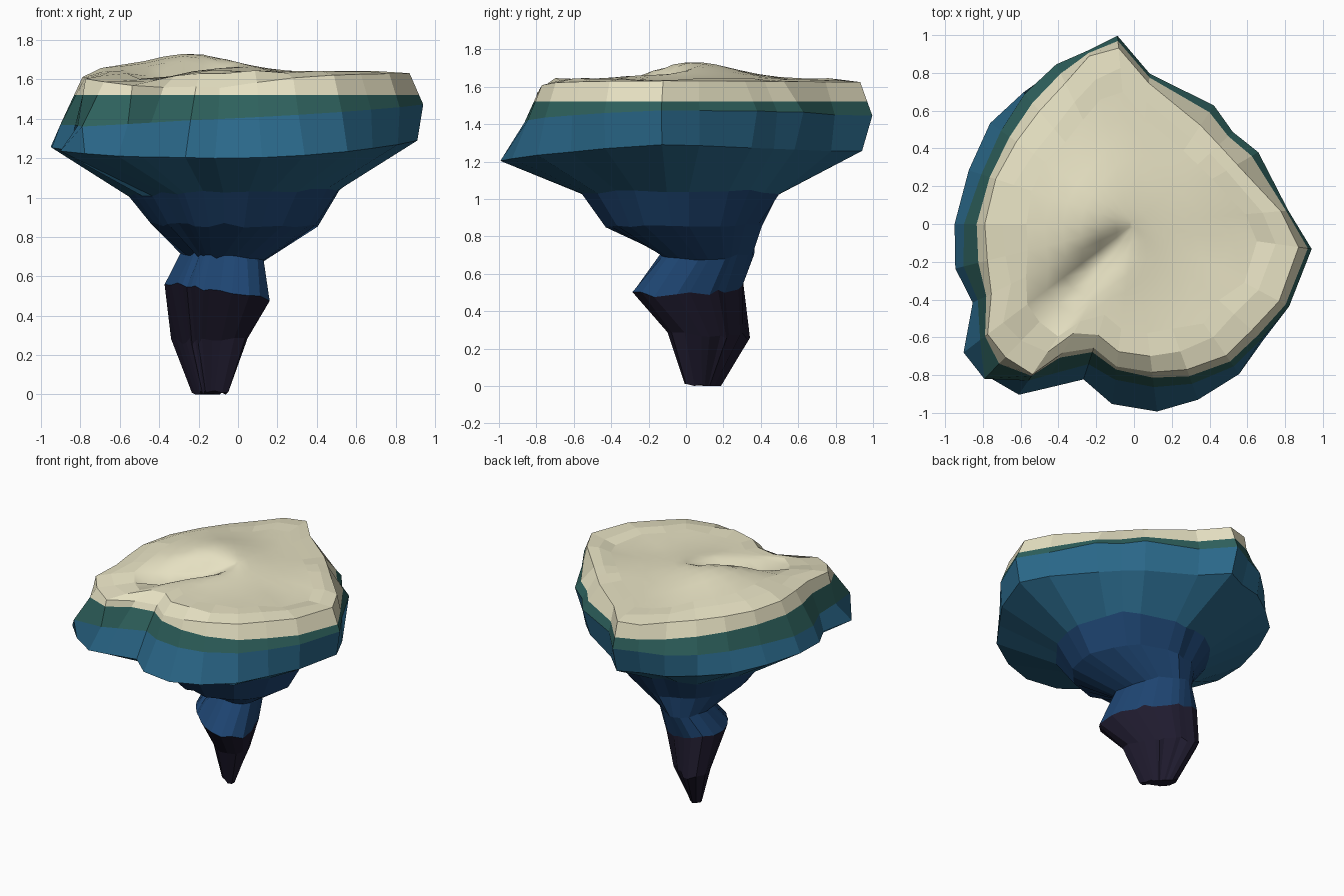
import bpy, bmesh, math, random

if "Cube" in bpy.data.objects:
    bpy.data.objects.remove(bpy.data.objects["Cube"])

random.seed(4)

def material(name, rgb):
    m = bpy.data.materials.new(name)
    m.diffuse_color = (*rgb, 1)
    m.use_nodes = True
    m.node_tree.nodes["Principled BSDF"].inputs["Base Color"].default_value = m.diffuse_color
    return m

SAND = material("pale sand", (0.79, 0.75, 0.54))
GREEN = material("deep green", (0.027, 0.118, 0.108))
BLUE = material("sea blue", (0.023, 0.137, 0.250))
NAVY = material("navy rock", (0.013, 0.060, 0.170))
DARK = material("dark violet rock", (0.014, 0.011, 0.028))

# island outline: shared directions (degrees) and radii at three levels
ANG = [-8, 5, 30, 43, 56, 84, 95, 105, 116, 130, 145, 162, 180, 194, 206, 217,
       226, 236, 241, 252, 263, 277, 290, 305, 318, 332]
RIM = [.88, .78, .63, .615, .63, .75, .935, .92, .83, .78, .76, .77, .79, .80, .84, .97,
       .98, .96, .78, .69, .76, .79, .82, .85, .84, .87]
BAND = [.95, .82, .76, .715, .757, .80, 1.0, .95, .94, .90, .86, .85, .90, .93, .92, 1.02,
        1.14, 1.0, .91, .78, .83, .87, .90, .92, .91, .93]
BELLY = [.92, .82, .70, .69, .70, .78, .945, .90, .92, .91, .93, .92, .95, .975, .95, 1.13,
         1.12, 1.09, 1.0, .865, .96, 1.0, .99, .97, .92, .92]

def polar(radii, height):
    ring = []
    for a, r in zip(ANG, radii):
        x, y = r * math.cos(math.radians(a)), r * math.sin(math.radians(a))
        ring.append((x, y, height(x, y)))
    return ring

def oval(cx, cy, a, b, z, slope=0.0, jit=0.03, sx=1.0, egg=0.0):
    """Ring with long half-axis a along (-1, 1), short half-axis b, squeezed in x
    by sx; egg swells it towards (1, 1)."""
    ring = []
    for ang in ANG:
        t = math.radians(ang)
        u, v = math.cos(t - math.radians(135)), math.sin(t - math.radians(135))
        r = a * b / math.hypot(b * u, a * v) * (1 + random.uniform(-jit, jit))
        r *= 1 + egg * math.cos(t - math.radians(45))
        x, y = r * math.cos(t) * sx, r * math.sin(t)
        ring.append((cx + x, cy + y, z + slope * x + random.uniform(-jit, jit) * 0.4))
    return ring

def loft(name, rings, mat, cap_first=False, cap_last=False, smooth_from=None):
    bm = bmesh.new()
    vs = [[bm.verts.new(p) for p in ring] for ring in rings]
    n = len(ANG)
    for k in range(len(vs) - 1):
        for i in range(n):
            j = (i + 1) % n
            f = bm.faces.new((vs[k][i], vs[k][j], vs[k + 1][j], vs[k + 1][i]))
            f.smooth = smooth_from is not None and k >= smooth_from
    if cap_first:
        bm.faces.new(vs[0][::-1])
    if cap_last:
        f = bm.faces.new(vs[-1])
        f.smooth = smooth_from is not None
    me = bpy.data.meshes.new(name)
    bm.to_mesh(me)
    bm.free()
    me.materials.append(mat)
    ob = bpy.data.objects.new(name, me)
    bpy.context.collection.objects.link(ob)
    return ob

# terrain height: low hill on the left, gully running to the front left notch
def terrain(x, y):
    hill = 0.095 * math.exp(-((x + .25) ** 2 + (y - .04) ** 2) / 0.10)
    t = max(0, min(1, -(x + y) / .81))
    d = math.hypot(x + .40 * t, y + .41 * t)
    gully = 0.10 * min(1, 3 * t) * math.exp(-(d / .075) ** 2)
    dip = 0.025 * math.exp(-((x - .55) ** 2 / .04 + (y + .1) ** 2 / .008))
    corner = 0.05 * math.exp(-((x + .5) ** 2 + (y + .6) ** 2) / .03)
    return 1.637 + hill - gully - dip - corner

def rim_height(x, y):
    notch = 0.07 * math.exp(-((x + .25) / .42) ** 2 - ((y + .76) / .2) ** 2)
    return 1.622 + 0.012 * x + 0.004 * y - notch

rim = polar(RIM, rim_height)
band = polar(BAND, lambda x, y: 1.425 + .055 * x + .025 * y)
belly = polar(BELLY, lambda x, y: 1.23 + .02 * x + .055 * x * x + .03 * y)

# level line where sand meets green
shore = []
for p, q in zip(rim, band):
    t = (1.52 - p[2]) / (q[2] - p[2])
    shore.append(tuple(p[i] + t * (q[i] - p[i]) for i in range(3)))

under = oval(-.01, -.03, .53, .53, 1.03, .03)
waist = oval(-.02, -.02, .42, .41, .86)
neck = oval(-.09, .10, .29, .19, .70, -.08, sx=.86, egg=.12)
knee = oval(-.12, -.005, .355, .22, .53, -.16, sx=.9, egg=.14)
shin = oval(-.15, .11, .28, .13, .27, jit=.05, sx=.9, egg=.14)
tip = [(x, y, max(0, z)) for x, y, z in oval(-.145, .095, .14, .045, .005, jit=.04, sx=.9)]

# sand cap with inner terrain rings, the outermost ones faceted
inner = [polar([r * s * (1 + random.uniform(-w, w)) for r in RIM],
               lambda x, y: terrain(x, y) + random.uniform(-w, w) * .3)
         for s, w in ((.87, .03), (.74, .03), (.6, 0), (.48, 0), (.36, 0), (.24, 0), (.12, 0), (.03, 0))]
loft("sand_cap", [shore, rim] + inner, SAND, cap_last=True, smooth_from=3)
# layers below, each from its lower ring upwards
loft("green_band", [band, shore], GREEN)
loft("blue_shelf", [under, belly, band], BLUE)
loft("navy_neck", [knee, neck, waist, under], NAVY)
loft("dark_root", [tip, shin, knee], DARK, cap_first=True)
